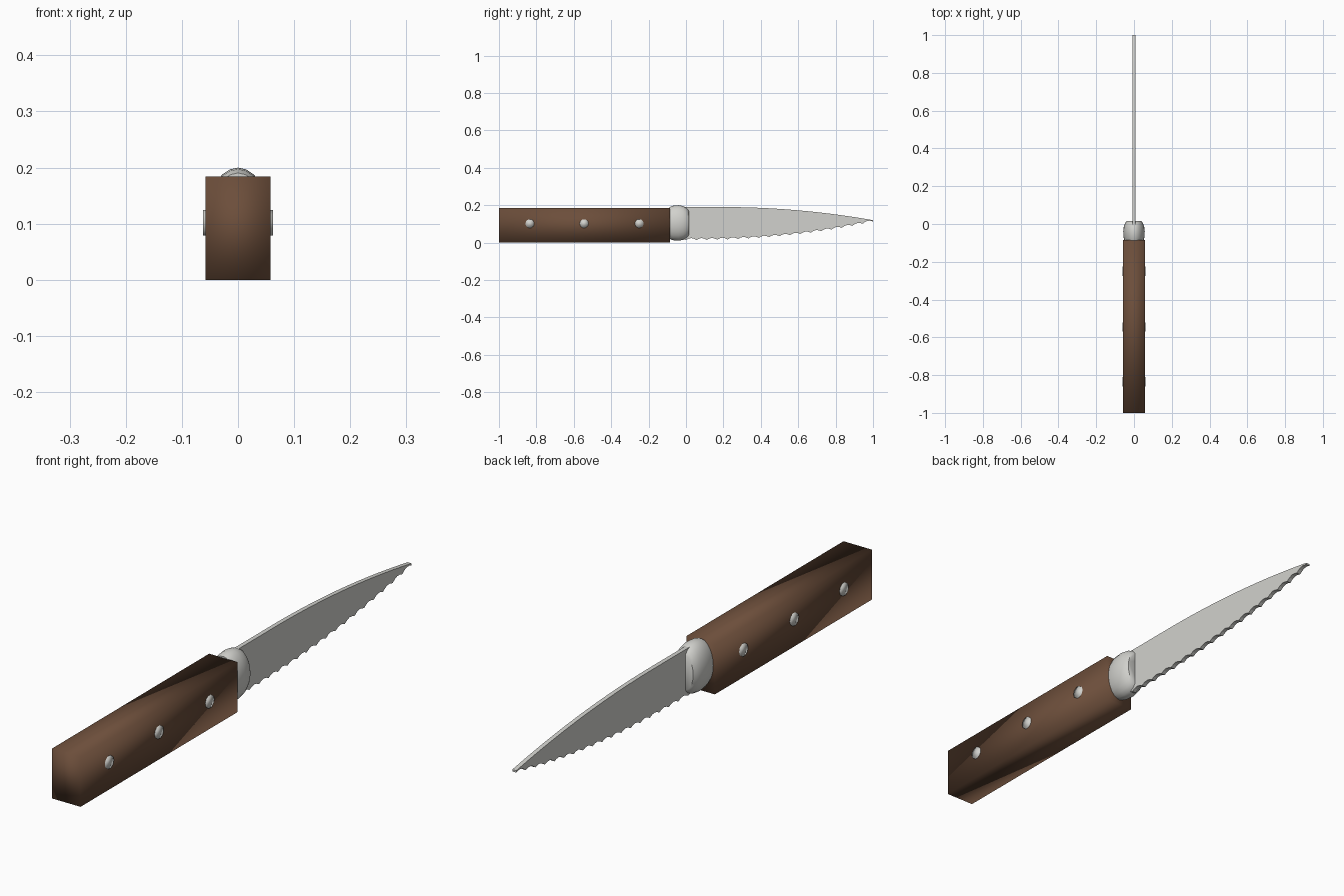
import bpy, bmesh, math
from mathutils import Matrix, Vector

if "Cube" in bpy.data.objects:
    bpy.data.objects.remove(bpy.data.objects["Cube"], do_unlink=True)


def material(name, rgb):
    mat = bpy.data.materials.new(name)
    mat.use_nodes = True
    mat.diffuse_color = (*rgb, 1)
    mat.node_tree.nodes["Principled BSDF"].inputs["Base Color"].default_value = (*rgb, 1)
    return mat


wood = material("brown wood", (0.15, 0.076, 0.043))
steel = material("pale steel", (0.64, 0.64, 0.61))


def finish(name, bm, mat, smooth):
    bmesh.ops.recalc_face_normals(bm, faces=bm.faces)
    mesh = bpy.data.meshes.new(name)
    bm.to_mesh(mesh)
    bm.free()
    mesh.materials.append(mat)
    for poly in mesh.polygons:
        poly.use_smooth = smooth
    obj = bpy.data.objects.new(name, mesh)
    bpy.context.collection.objects.link(obj)
    return obj


# Handle: plain block with softly shaded corners
bm = bmesh.new()
bmesh.ops.create_cube(bm, size=1)
bmesh.ops.scale(bm, vec=(0.116, 0.915, 0.184), verts=bm.verts)
bmesh.ops.translate(bm, vec=(0, -0.5425, 0.092), verts=bm.verts)
finish("handle", bm, wood, True)

# Rivets: three pins passing through the handle
for label, y in (("rear", -0.835), ("middle", -0.545), ("front", -0.25)):
    bm = bmesh.new()
    bmesh.ops.create_cone(bm, cap_ends=True, segments=10, radius1=0.024, radius2=0.024, depth=0.124,
                          matrix=Matrix.Translation((0, y, 0.102)) @ Matrix.Rotation(math.pi / 2, 4, "Y"))
    finish(label + "_rivet", bm, steel, True)

# Bolster: oval rings lofted along the knife
profile = [(-0.087, 0.9), (-0.07, 0.97), (-0.04, 1), (-0.015, 0.95), (0.004, 0.84), (0.015, 0.7)]
SIDES = 24
bm = bmesh.new()
rings = []
for y, r in profile:
    angles = [2 * math.pi * i / SIDES for i in range(SIDES)]
    rings.append([bm.verts.new((0.057 * r * math.cos(a), y, 0.105 + 0.095 * r * math.sin(a))) for a in angles])
for low, high in zip(rings, rings[1:]):
    for i in range(SIDES):
        j = (i + 1) % SIDES
        bm.faces.new((low[i], low[j], high[j], high[i]))
bm.faces.new(rings[0])
bm.faces.new(rings[-1])
bolster = finish("bolster", bm, steel, True)
bpy.context.view_layer.objects.active = bolster
bolster.select_set(True)
bpy.ops.object.shade_smooth_by_angle(angle=math.radians(50))


# Blade: curved spine above, scalloped cutting edge below
def spine(y):
    return 0.19 - 0.07 * (max(y - 0.2, 0) / 0.8) ** 2


TEETH, STEPS = 18, 4
count = TEETH * STEPS


def edge(i):
    y = i / count
    scallop = 0.01 * abs(math.sin(math.pi * i / STEPS))
    return min(0.014 + 0.099 * y ** 2.3 + scallop, spine(y) - 0.005)


bm = bmesh.new()
stations = [(-0.05, 0.03)] + [(i / count, edge(i)) for i in range(count + 1)]
columns = []
for y, low in stations:
    columns.append([bm.verts.new((x, y, z)) for x, z in
                    ((-0.008, low), (0.008, low), (0.008, spine(y)), (-0.008, spine(y)))])
for near, far in zip(columns, columns[1:]):
    for i in range(4):
        j = (i + 1) % 4
        bm.faces.new((near[i], near[j], far[j], far[i]))
bm.faces.new(columns[0])
bm.faces.new(columns[-1])
finish("blade", bm, steel, False)
